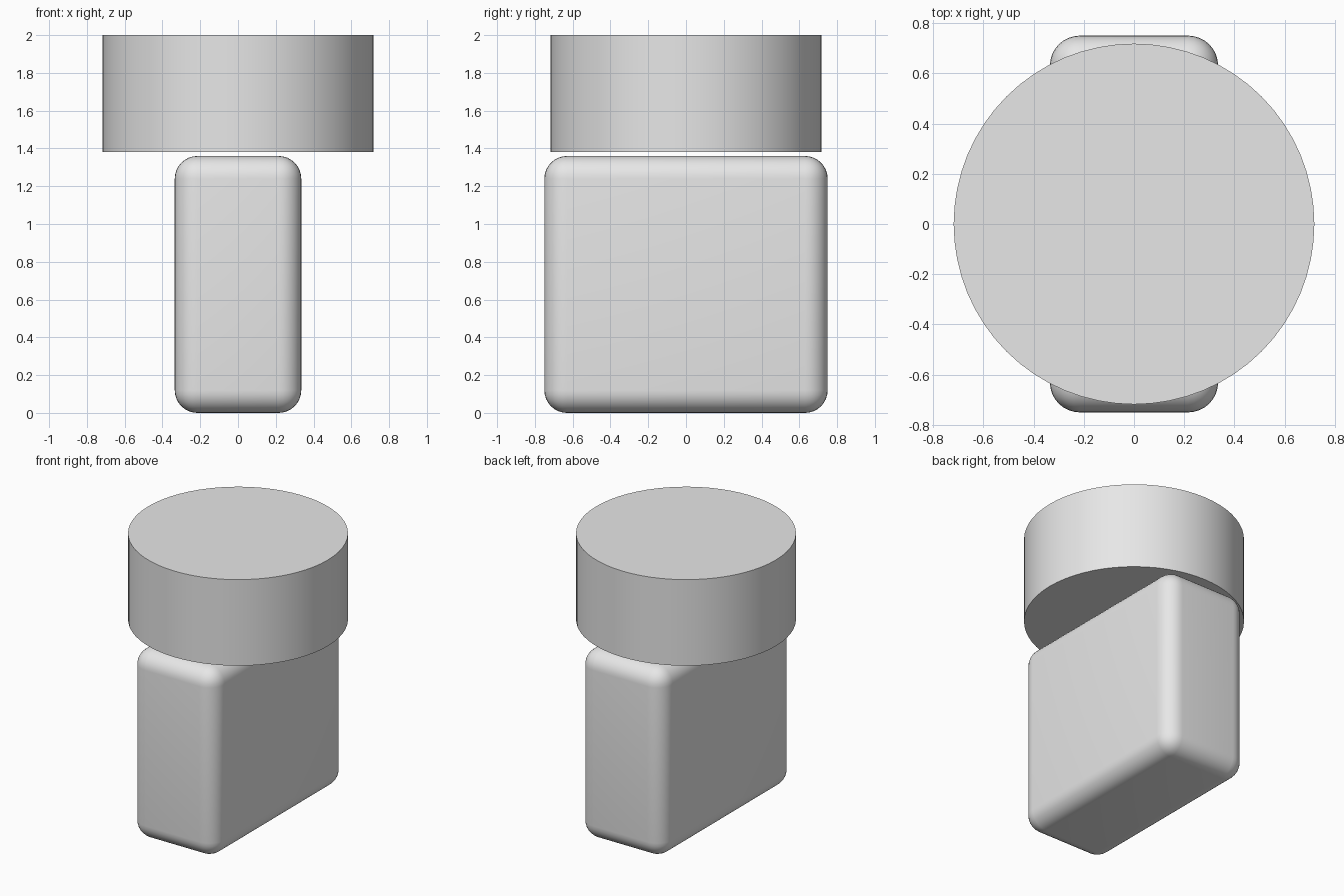
import bpy
import math

cube = bpy.data.objects.get("Cube")
if cube:
    bpy.data.objects.remove(cube, do_unlink=True)

# One plain grey for everything
grey = bpy.data.materials.new("light_grey")
grey.use_nodes = True
colour = (0.8, 0.8, 0.8, 1)
grey.diffuse_color = colour
grey.node_tree.nodes["Principled BSDF"].inputs["Base Color"].default_value = colour


def finish(name):
    """Name, colour and smooth the active object."""
    part = bpy.context.object
    part.name = name
    part.data.materials.append(grey)
    bpy.ops.object.shade_smooth_by_angle(angle=math.radians(30))
    return part


# Body: upright slab with rounded edges
bpy.ops.mesh.primitive_cube_add(size=1, location=(0, 0, 0.68))
bpy.context.object.scale = (0.67, 1.5, 1.36)
bpy.ops.object.transform_apply(location=False, rotation=False, scale=True)
body = bpy.context.object
bevel = body.modifiers.new("rounded_edges", "BEVEL")
bevel.width = 0.12
bevel.segments = 8
bpy.ops.object.modifier_apply(modifier=bevel.name)
finish("body")

# Head: wide drum floating just above the body
bpy.ops.mesh.primitive_cylinder_add(vertices=64, radius=0.718, depth=0.62,
                                    location=(0, 0, 1.69))
finish("head")
